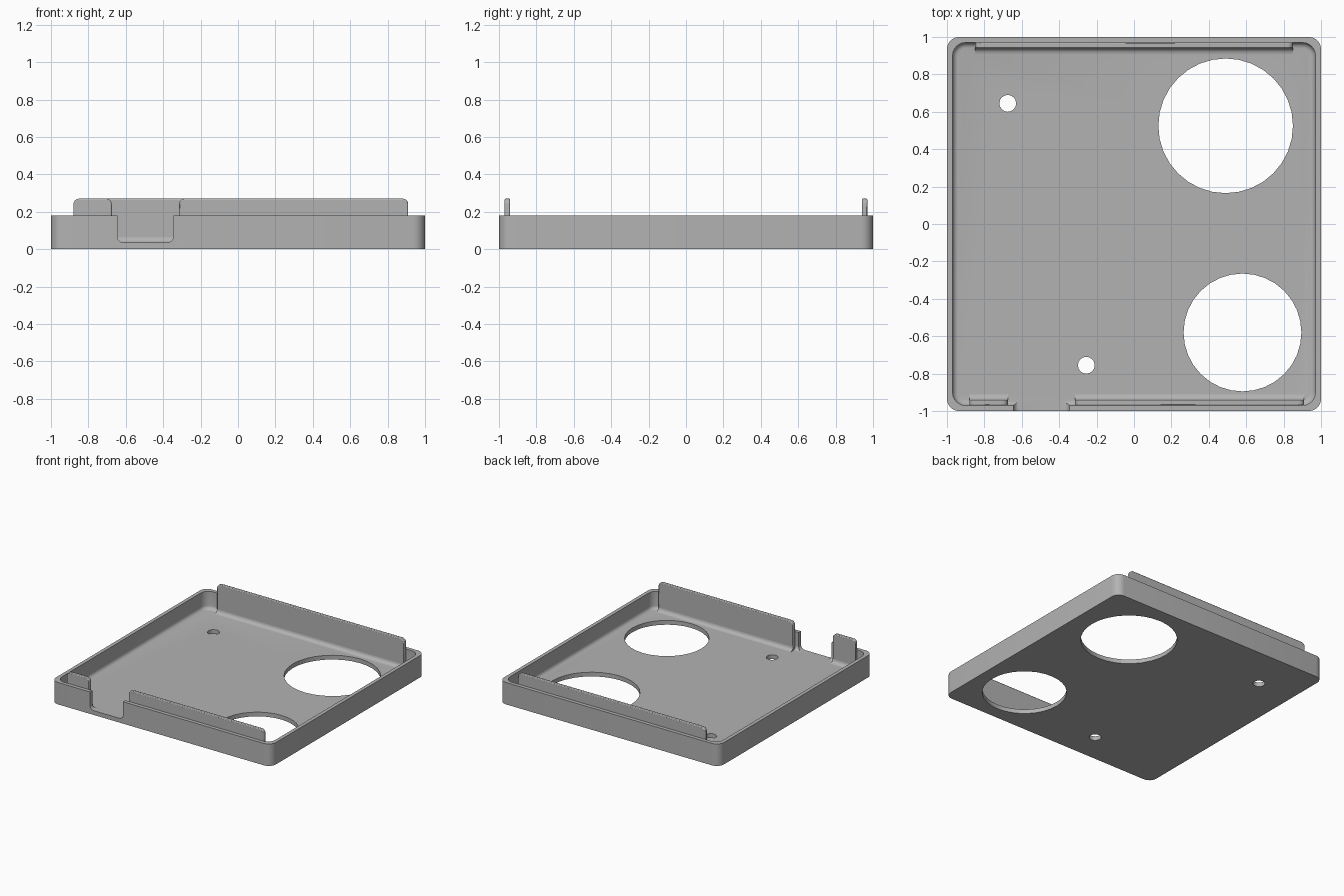
import bpy, bmesh, math
from math import sin, cos, pi

cube = bpy.data.objects.get("Cube")
if cube:
    bpy.data.objects.remove(cube)

GREY = (0.45, 0.45, 0.45, 1)
mat = bpy.data.materials.new("grey plastic")
mat.use_nodes = True
mat.diffuse_color = GREY
bsdf = mat.node_tree.nodes["Principled BSDF"]
bsdf.inputs["Base Color"].default_value = GREY
bsdf.inputs["Roughness"].default_value = 0.6

FLOOR, RIM, TOP = 0.035, 0.18, 0.27
INNER = 0.97      # half width of the cavity
FILLET = 0.03


def finish(name, bm):
    bmesh.ops.recalc_face_normals(bm, faces=bm.faces)
    mesh = bpy.data.meshes.new(name)
    bm.to_mesh(mesh)
    bm.free()
    obj = bpy.data.objects.new(name, mesh)
    obj.data.materials.append(mat)
    bpy.context.collection.objects.link(obj)
    return obj


def smooth(obj):
    bpy.ops.object.select_all(action='DESELECT')
    obj.select_set(True)
    bpy.context.view_layer.objects.active = obj
    bpy.ops.object.shade_smooth_by_angle(angle=math.radians(30))


def rounded_rect(x0, x1, y0, y1, radii, steps=6):
    """Outline, counter-clockwise from the upper right corner."""
    pts = []
    corners = [(x1, y1, -1, -1), (x0, y1, 1, -1), (x0, y0, 1, 1), (x1, y0, -1, 1)]
    for i, (x, y, sx, sy) in enumerate(corners):
        r = radii[i]
        if r == 0:
            pts.append((x, y))
            continue
        for k in range(steps + 1):
            a = pi / 2 * (i + k / steps)
            pts.append((x + sx * r + r * cos(a), y + sy * r + r * sin(a)))
    return pts


def loft(name, rings):
    """Skin through matching rings of points and cap both ends."""
    bm = bmesh.new()
    loops = [[bm.verts.new(p) for p in ring] for ring in rings]
    n = len(loops[0])
    for a, b in zip(loops, loops[1:]):
        for i in range(n):
            j = (i + 1) % n
            bm.faces.new((a[i], a[j], b[j], b[i]))
    bm.faces.new(loops[0])
    bm.faces.new(loops[-1])
    return finish(name, bm)


def level(half, radius, z):
    return [(x, y, z) for x, y in rounded_rect(-half, half, -half, half, [radius] * 4)]


def plate(name, x0, x1, z0, z1, y0, y1, radii):
    outline = rounded_rect(x0, x1, z0, z1, radii)
    return loft(name, [[(x, y, z) for x, z in outline] for y in (y0, y1)])


# Tray shell with a filleted cavity
rings = [level(1, 0.065, 0), level(1, 0.065, RIM), level(INNER, 0.07, RIM)]
for k in range(6):
    a = pi / 2 * k / 5
    inset = FILLET * (1 - cos(a))
    rings.append(level(INNER - inset, 0.07 - inset, FLOOR + FILLET * (1 - sin(a))))
tray = loft("tray", rings)

# Round openings in the floor and the notch in the front wall
cutters = []
for name, x, y, r, sides in [("large_hole", 0.49, 0.525, 0.36, 32),
                             ("medium_hole", 0.58, -0.58, 0.315, 32),
                             ("back_screw_hole", -0.675, 0.645, 0.045, 16),
                             ("front_screw_hole", -0.255, -0.755, 0.045, 16)]:
    ring = [(x + r * cos(2 * pi * i / sides), y + r * sin(2 * pi * i / sides))
            for i in range(sides)]
    cutters.append(loft(name + "_cutter", [[(u, v, z) for u, v in ring] for z in (-0.1, 0.1)]))
cutters.append(plate("notch_cutter", -0.645, -0.345, FLOOR, 0.4, -1.1, -0.92,
                     [0, 0, 0.035, 0.035]))
bpy.context.view_layer.objects.active = tray
for cutter in cutters:
    mod = tray.modifiers.new(cutter.name, 'BOOLEAN')
    mod.object = cutter
    mod.solver = 'EXACT'
    bpy.ops.object.modifier_apply(modifier=mod.name)
    bpy.data.objects.remove(cutter)
smooth(tray)

# Upright tabs behind the front and back walls, each with a filleted foot
for name, side, x0, x1 in [("back_tab", 1, -0.85, 0.85),
                           ("front_right_tab", -1, -0.88, -0.675),
                           ("front_left_tab", -1, -0.315, 0.91)]:
    face = INNER - 0.03
    tab = plate(name, x0, x1, FLOOR - 0.01, TOP, side * face, side * INNER,
                [0.03, 0.03, 0, 0])
    bevel = tab.modifiers.new("soft edges", 'BEVEL')
    bevel.width = 0.006
    bevel.segments = 2
    bevel.limit_method = 'ANGLE'
    bevel.angle_limit = math.radians(50)
    smooth(tab)
    profile = [(face + 0.01, FLOOR - 0.01), (face - FILLET, FLOOR - 0.01)]
    for k in range(6):
        a = pi / 2 * k / 5
        profile.append((face - FILLET + FILLET * sin(a), FLOOR + FILLET * (1 - cos(a))))
    profile.append((face + 0.01, FLOOR + FILLET))
    foot = loft(name + "_foot", [[(x, side * y, z) for y, z in profile] for x in (x0, x1)])
    smooth(foot)
